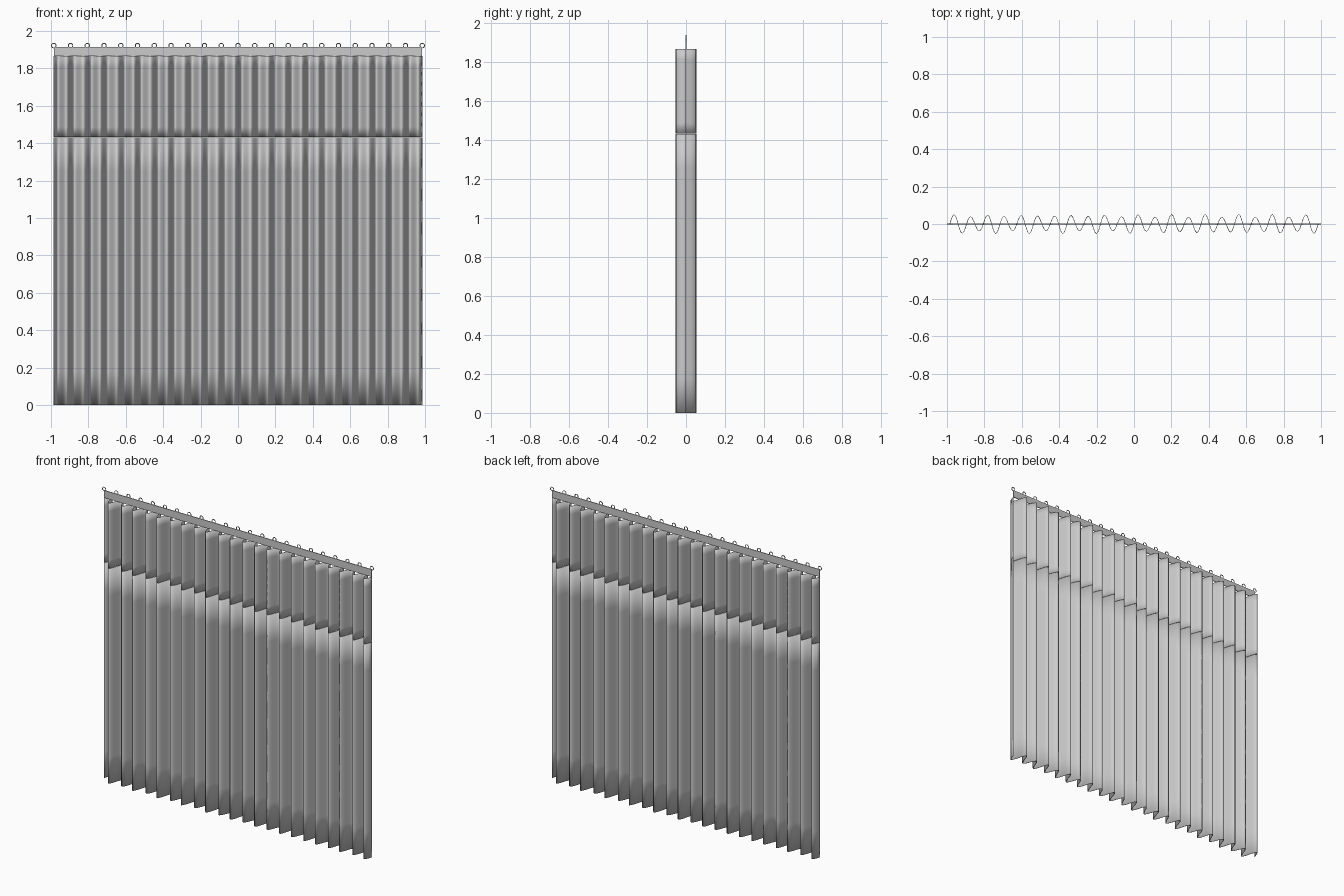
import bpy, bmesh, math

if "Cube" in bpy.data.objects:
    bpy.data.objects.remove(bpy.data.objects["Cube"])

HALF = 0.985          # half width of the curtain
FOLDS = 22            # full waves across the width
STEPS = 12            # samples per wave
PITCH = 2 * HALF / FOLDS


def wave(t):
    """Depth of the cloth after t folds; the pleat size drifts slightly."""
    amp = 0.044 + 0.008 * math.cos(2 * math.pi * 0.476 * (t - 0.5))
    return amp * math.sin(2 * math.pi * t)


def pleated_panel(name, z0, z1, rows):
    bm = bmesh.new()
    grid = []
    for r in range(rows + 1):
        z = z0 + (z1 - z0) * r / rows
        grid.append([bm.verts.new((-HALF + PITCH * i / STEPS, wave(i / STEPS), z))
                     for i in range(FOLDS * STEPS + 1)])
    for low, high in zip(grid, grid[1:]):
        for i in range(FOLDS * STEPS):
            bm.faces.new((low[i], low[i + 1], high[i + 1], high[i])).smooth = True
    mesh = bpy.data.meshes.new(name)
    bm.to_mesh(mesh)
    bm.free()
    obj = bpy.data.objects.new(name, mesh)
    bpy.context.collection.objects.link(obj)
    # cloth thickness
    mod = obj.modifiers.new("thickness", 'SOLIDIFY')
    mod.thickness = 0.003
    mod.offset = 0
    return obj


# Main cloth and the upper panel sewn above it
pleated_panel("lower_curtain", 0.0, 1.43, 8)
pleated_panel("upper_curtain", 1.432, 1.865, 8)

# Flat header band
bpy.ops.mesh.primitive_cube_add(size=1, location=(0, 0, 1.8895))
band = bpy.context.object
band.name = "header_band"
band.scale = (2 * HALF, 0.005, 0.049)
bpy.ops.object.transform_apply(location=False, rotation=False, scale=True)

# Hanging rings, one at each fold boundary
bpy.ops.mesh.primitive_torus_add(major_segments=24, minor_segments=8,
                                 major_radius=0.012, minor_radius=0.0025,
                                 location=(-HALF, 0, 1.922),
                                 rotation=(math.pi / 2, 0, 0))
ring = bpy.context.object
ring.name = "hanging_ring"
bpy.ops.object.shade_smooth()
for i in range(1, FOLDS + 1):
    copy = ring.copy()
    copy.name = "hanging_ring"
    copy.location.x = -HALF + PITCH * i
    bpy.context.collection.objects.link(copy)
